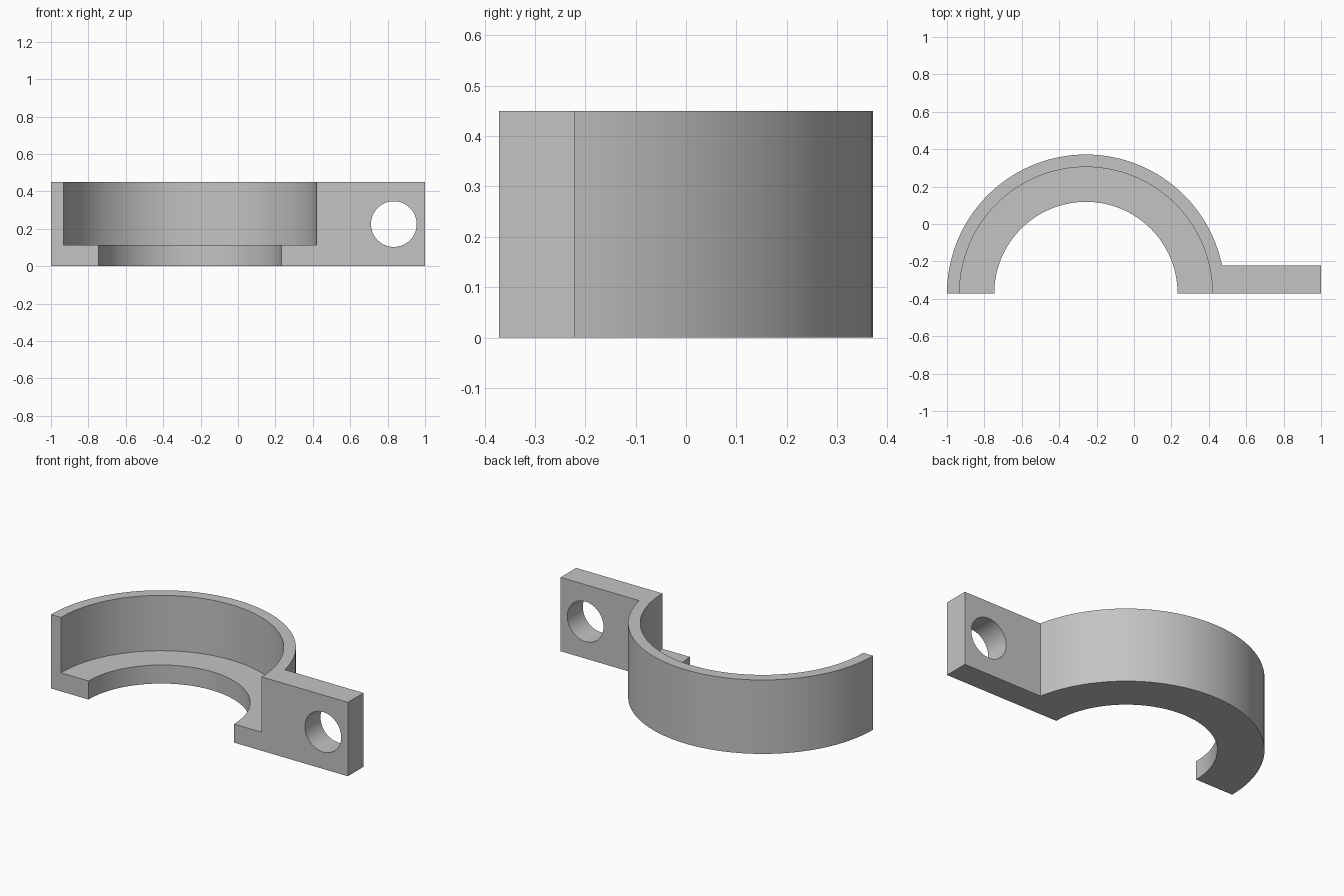
import bpy
import bmesh
from math import pi, sin, cos, asin, radians

cube = bpy.data.objects.get("Cube")
if cube:
    bpy.data.objects.remove(cube, do_unlink=True)

# Main dimensions
RING_X, FRONT_Y, HEIGHT = -0.257, -0.3715, 0.45
OUTER_R, SEAT_R, OPENING_R = 0.743, 0.676, 0.49
LEDGE_Z, TAB_DEPTH = 0.113, 0.15
SEGMENTS = 64

grey = bpy.data.materials.new("plain grey")
grey.use_nodes = True
colour = (0.55, 0.55, 0.55, 1)
grey.diffuse_color = colour
grey.node_tree.nodes["Principled BSDF"].inputs["Base Color"].default_value = colour

# Half disc with a flat mounting tab, extruded upward
start = asin(TAB_DEPTH / OUTER_R)
angles = [start + (pi - start) * i / SEGMENTS for i in range(SEGMENTS + 1)]
outline = [(RING_X + OUTER_R * cos(a), FRONT_Y + OUTER_R * sin(a)) for a in angles]
outline[-1] = (RING_X - OUTER_R, FRONT_Y)
outline += [(1, FRONT_Y), (1, FRONT_Y + TAB_DEPTH)]

bm = bmesh.new()
base = bm.faces.new([bm.verts.new((x, y, 0)) for x, y in outline])
top = bmesh.ops.extrude_face_region(bm, geom=[base])["geom"]
bmesh.ops.translate(bm, vec=(0, 0, HEIGHT),
                    verts=[v for v in top if isinstance(v, bmesh.types.BMVert)])
bmesh.ops.recalc_face_normals(bm, faces=bm.faces)
mesh = bpy.data.meshes.new("half_clamp")
bm.to_mesh(mesh)
bm.free()
clamp = bpy.data.objects.new("half_clamp", mesh)
bpy.context.collection.objects.link(clamp)
mesh.materials.append(grey)


def cut(name, radius, depth, location, rotation=(0, 0, 0)):
    """Subtract a cylinder from the clamp."""
    bpy.ops.mesh.primitive_cylinder_add(vertices=SEGMENTS * 2, radius=radius, depth=depth,
                                        location=location, rotation=rotation)
    cutter = bpy.context.object
    cutter.name = name
    cutter.hide_render = True
    cutter.data.materials.append(grey)
    mod = clamp.modifiers.new(name, "BOOLEAN")
    mod.operation, mod.solver, mod.object = "DIFFERENCE", "EXACT", cutter
    bpy.ops.object.select_all(action="DESELECT")
    clamp.select_set(True)
    bpy.context.view_layer.objects.active = clamp
    bpy.ops.object.modifier_apply(modifier=name)
    bpy.data.objects.remove(cutter, do_unlink=True)


# Upper seat, through opening in the ledge, and bolt hole in the tab
cut("seat_cutter", SEAT_R, 1, (RING_X, FRONT_Y, LEDGE_Z + 0.5))
cut("opening_cutter", OPENING_R, 2, (RING_X, FRONT_Y, 0))
cut("bolt_hole_cutter", 0.122, 0.5, (0.833, FRONT_Y + TAB_DEPTH / 2, HEIGHT / 2),
    (pi / 2, 0, 0))

bpy.ops.object.shade_smooth_by_angle(angle=radians(30))
